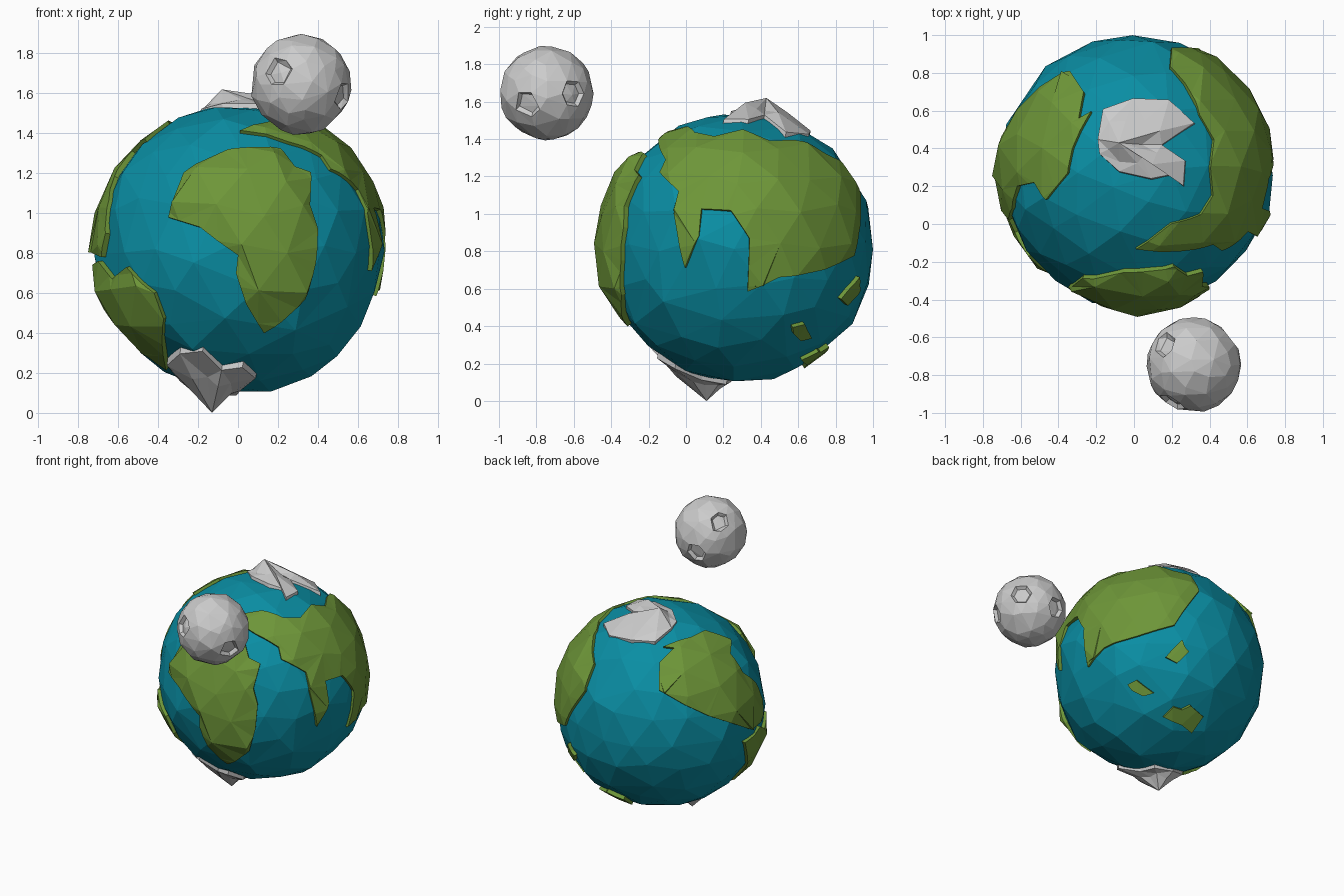
import bpy, bmesh, math, random
from mathutils import Vector
from mathutils.geometry import tessellate_polygon

if "Cube" in bpy.data.objects:
    bpy.data.objects.remove(bpy.data.objects["Cube"])

C = Vector((0.012, 0.28, 0.82))     # globe centre
R = 0.724                           # ocean radius


def material(name, rgb):
    m = bpy.data.materials.new(name)
    m.diffuse_color = (*rgb, 1)
    m.use_nodes = True
    m.node_tree.nodes["Principled BSDF"].inputs["Base Color"].default_value = m.diffuse_color
    return m


BLUE = material("ocean_blue", (0.003, 0.27, 0.37))
GREEN = material("land_green", (0.155, 0.305, 0.04))


def add_object(name, bm, mat=None, keep=1):
    me = bpy.data.meshes.new(name)
    bm.to_mesh(me)
    bm.free()
    if mat:
        me.materials.append(mat)
    ob = bpy.data.objects.new(name, me)
    bpy.context.collection.objects.link(ob)
    if keep < 1:                    # fewer, irregular facets
        ob.modifiers.new("low_poly", "DECIMATE").ratio = keep
    return ob


def rough_ball(radius, centre, seed, wobble):
    random.seed(seed)
    bm = bmesh.new()
    bmesh.ops.create_icosphere(bm, subdivisions=3, radius=1)
    for v in bm.verts:
        d = Vector([random.uniform(-1, 1) for _ in range(3)])
        v.co = (v.co + d * wobble * 3).normalized() * (1 + random.uniform(-wobble, wobble))
        v.co = v.co * radius + centre
    return bm


# Drawing planes: right axis, up axis, axis towards the viewer
def tilted(hx, hy, elev):
    h, z, e = Vector((hx, hy, 0)).normalized(), Vector((0, 0, 1)), math.radians(elev)
    return (Vector((-h.y, h.x, 0)), z * math.cos(e) - h * math.sin(e),
            h * math.cos(e) + z * math.sin(e))


X, Y, Z = Vector((1, 0, 0)), Vector((0, 1, 0)), Vector((0, 0, 1))
VIEWS = {"F": (X, Z, -Y), "R": (Y, Z, X), "T": (X, Y, Z), "U": (X, Y, -Z),
         "BL": tilted(-0.55, 0.83, 22), "BR": tilted(0.62, 0.78, -26)}


def directions(*groups):
    """Project outline points drawn in a view onto the globe as unit directions."""
    out = []
    for view, pts in groups:
        r, u, t = VIEWS[view]
        for a, b in pts:
            if view not in ("BL", "BR"):
                a, b = a - C.dot(r), b - C.dot(u)
            depth = math.sqrt(max(0.0, 0.735 ** 2 - a * a - b * b))
            out.append((r * a + u * b + t * depth).normalized())
    return out


def land(name, height, *groups):
    """Cut one continent out of a slightly larger faceted ball with a radial wedge."""
    dirs = directions(*groups)
    axis = sum(dirs, Vector()).normalized()
    n = len(dirs)
    bm = bmesh.new()
    outer = [bm.verts.new(C + d * (0.95 / max(0.15, d.dot(axis)))) for d in dirs]
    inner = [bm.verts.new(C + d * R * 0.92) for d in dirs]
    for tri in tessellate_polygon([[d / max(0.15, d.dot(axis)) for d in dirs]]):
        bm.faces.new([outer[i] for i in tri])
        bm.faces.new([inner[i] for i in reversed(tri)])
    for i in range(n):
        j = (i + 1) % n
        bm.faces.new((outer[i], outer[j], inner[j], inner[i]))
    bmesh.ops.recalc_face_normals(bm, faces=bm.faces[:])
    wedge = add_object("wedge_cutter", bm)
    ob = add_object(name, rough_ball(height, C, 4, 0.014), GREEN)
    mod = ob.modifiers.new("cut", "BOOLEAN")
    mod.operation, mod.solver, mod.object = "INTERSECT", "EXACT", wedge
    dg = bpy.context.evaluated_depsgraph_get()
    me = bpy.data.meshes.new_from_object(ob.evaluated_get(dg))
    ob.modifiers.clear()
    ob.data = me
    bpy.data.objects.remove(wedge)
    bm = bmesh.new()
    bm.from_mesh(me)
    # drop the hidden underside, then slope the coast down to the water
    hidden = [f for f in bm.faces if all((v.co - C).length < R * 0.94 for v in f.verts)]
    bmesh.ops.delete(bm, geom=hidden, context="FACES")
    bmesh.ops.triangulate(bm, faces=bm.faces[:])
    rim = {v for f in bm.faces if any((v.co - C).length < R * 0.94 for v in f.verts)
           for v in f.verts if (v.co - C).length > R * 0.94}
    for v in rim:
        v.co = C + (v.co - C) * (0.35 + 0.65 * 0.738 / height)
    for f in bm.faces:
        f.material_index = 0
    bm.to_mesh(me)
    bm.free()
    me.materials.clear()
    me.materials.append(GREEN)


def ice_cap(name, view, outline, peak, seed):
    """Jagged polar ice: rim, raised shoulder ring and a peak."""
    random.seed(seed)
    dirs = directions((view, outline))
    peak = Vector(peak)
    pd = (peak - C).normalized()
    bm = bmesh.new()
    rings = [[bm.verts.new(C + d * 0.70) for d in dirs],
             [bm.verts.new(C + d.lerp(pd, 0.06).normalized() * 0.735) for d in dirs],
             [bm.verts.new(C + d.lerp(pd, random.uniform(0.4, 0.6)).normalized()
                           * random.uniform(0.74, 0.78)) for d in dirs]]
    top = bm.verts.new(peak)
    n = len(dirs)
    for i in range(n):
        j = (i + 1) % n
        for a, b in zip(rings, rings[1:]):
            bm.faces.new((a[i], a[j], b[j], b[i]))
        bm.faces.new((rings[2][i], rings[2][j], top))
    bmesh.ops.triangulate(bm, faces=bm.faces[:])
    bmesh.ops.recalc_face_normals(bm, faces=bm.faces[:])
    add_object(name, bm)


# Ocean
add_object("ocean", rough_ball(R, C, 4, 0.014), BLUE, 0.8)

# Continents
land("front_continent", 0.77, ("F", [
    (-.35, .98), (-.27, 1.2), (-.05, 1.32), (.21, 1.32), (.28, 1.23), (.36, 1.2),
    (.36, 1.04), (.40, .93), (.39, .75), (.33, .57), (.13, .40), (.04, .55),
    (-.01, .70), (0, .79), (-.1, .86), (-.19, .93)]))
land("east_continent", 0.748,
     ("T", [(.01, -.14), (.25, -.15), (.42, -.11)]),
     ("R", [(-.14, 1.22), (-.04, 1.12), (-.06, 1.0), (-.01, .71), (.07, .88), (.08, 1.03),
            (.24, 1.02), (.34, .87), (.33, .58), (.5, .66), (.74, .7)]),
     ("BR", [(.09, .28), (.15, .38), (.26, .53)]),
     ("T", [(.19, .83), (.27, .75), (.35, .58), (.43, .45), (.4, .3), (.42, .15),
            (.35, .05), (.2, 0)]))
land("north_west_continent", 0.755,
     ("T", [(-.23, .6), (-.33, .4), (-.35, .27), (-.46, .13), (-.53, .22), (-.62, .2),
            (-.65, .08)]),
     ("F", [(-.67, .9), (-.69, .78)]),
     ("BL", [(.62, -.16), (.35, -.06), (.18, .02), (0, .12), (0, .31), (.1, .41)]))
land("south_west_continent", 0.765,
     ("F", [(-.70, .76), (-.63, .67), (-.56, .73), (-.42, .6), (-.37, .47), (-.36, .21),
            (-.45, .28)]),
     ("BL", [(.57, -.46), (.58, -.25)]))

# Islands
land("island_large", 0.76, ("BR", [(.02, -.36), (.09, -.29), (.15, -.31), (.21, -.28),
                                   (.3, -.35), (.22, -.46), (.15, -.41)]))
land("island_middle", 0.765, ("BR", [(-.23, -.14), (-.17, -.11), (-.12, -.15), (-.05, -.2),
                                     (-.12, -.22), (-.2, -.18)]))
land("island_north", 0.77, ("BR", [(.03, .05), (.07, .1), (.14, .17), (.16, .12),
                                   (.19, .09), (.11, .01)]))

# Polar ice
ice_cap("north_ice", "T", [
    (-.2, .45), (-.17, .62), (0, .68), (.2, .67), (.34, .54), (.16, .42), (.29, .33),
    (.28, .19), (.2, .25), (.1, .23), (-.08, .27), (-.19, .37)], (-.08, .43, 1.62), 2)
ice_cap("south_ice", "U", [
    (-.37, .02), (-.3, -.15), (-.18, -.23), (-.08, -.14), (.03, -.17), (.1, -.07),
    (.02, .08), (0, .22), (-.15, .25), (-.3, .18)], (-.13, .11, 0), 3)

# Moon with sunken craters
M = Vector((0.315, -0.745, 1.645))
bm = rough_ball(0.25, M, 9, 0.015)
for d in [(-.5, -.8, .25), (.83, -.5, -.2), (.8, .5, .1), (-.5, .5, .7), (-.2, .9, -.3)]:
    p = M + Vector(d).normalized() * 0.25
    hub = min(bm.verts, key=lambda v: (v.co - p).length)
    bmesh.ops.inset_region(bm, faces=list(hub.link_faces), thickness=0.015, depth=-0.025)
bmesh.ops.triangulate(bm, faces=bm.faces[:])
add_object("moon", bm, None, 0.65)
